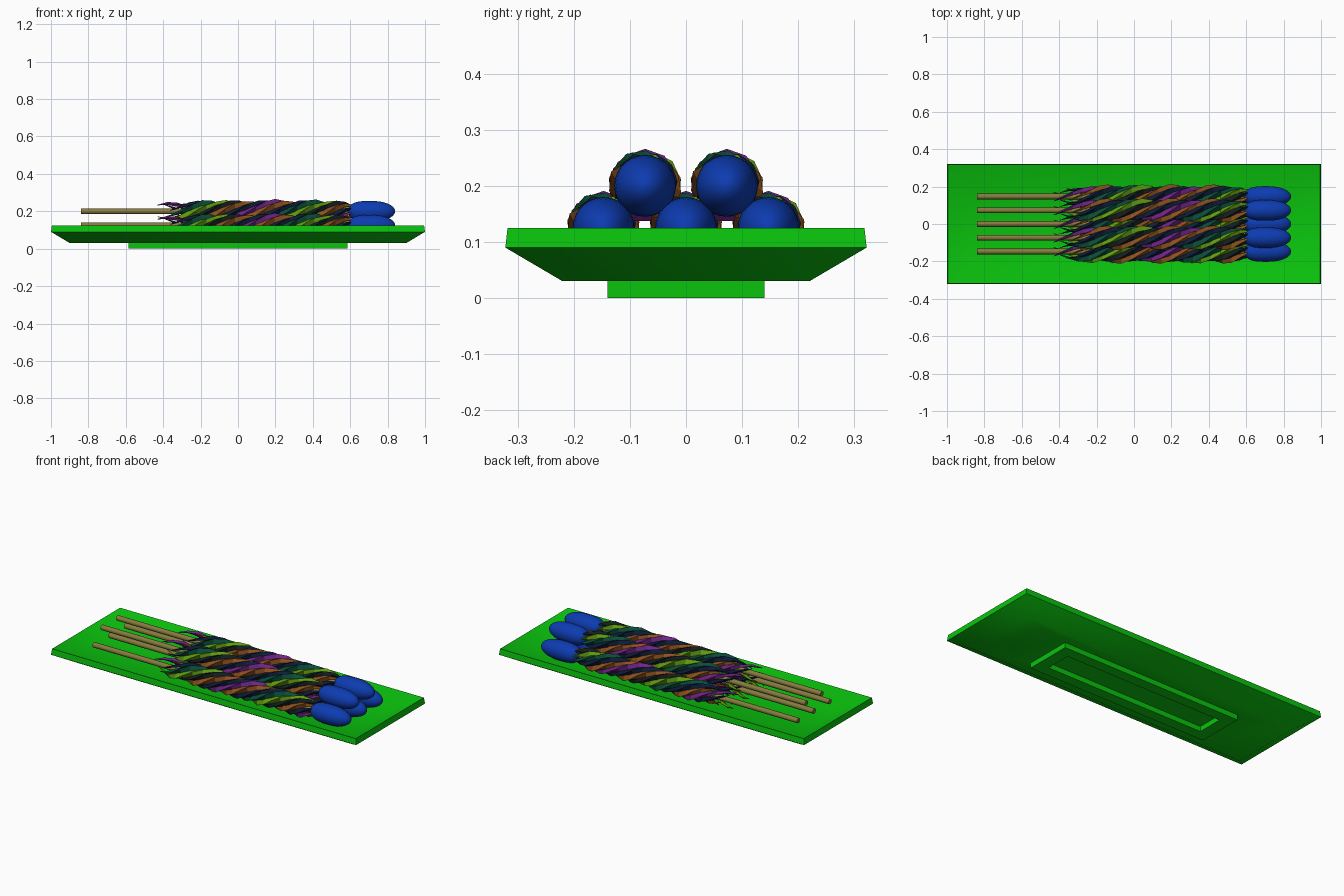
import bpy
from math import sin, cos, pi

if "Cube" in bpy.data.objects:
    bpy.data.objects.remove(bpy.data.objects["Cube"])


def material(name, rgb):
    m = bpy.data.materials.new(name)
    m.diffuse_color = (*rgb, 1)
    m.use_nodes = True
    m.node_tree.nodes["Principled BSDF"].inputs["Base Color"].default_value = m.diffuse_color
    return m


def loft(name, rings, mat, smooth=None):
    """Mesh skinned through equal-sized point rings, capped at both ends."""
    n = len(rings[0])
    verts = [p for r in rings for p in r]
    faces = [(i * n + j, i * n + (j + 1) % n, (i + 1) * n + (j + 1) % n, (i + 1) * n + j)
             for i in range(len(rings) - 1) for j in range(n)]
    faces += [tuple(reversed(range(n))), tuple(range(len(verts) - n, len(verts)))]
    me = bpy.data.meshes.new(name)
    me.from_pydata(verts, [], faces)
    me.materials.append(mat)
    ob = bpy.data.objects.new(name, me)
    bpy.context.collection.objects.link(ob)
    bpy.ops.object.select_all(action='DESELECT')
    bpy.context.view_layer.objects.active = ob
    ob.select_set(True)
    bpy.ops.object.mode_set(mode='EDIT')
    bpy.ops.mesh.select_all(action='SELECT')
    bpy.ops.mesh.normals_make_consistent(inside=False)
    bpy.ops.object.mode_set(mode='OBJECT')
    if smooth:
        bpy.ops.object.shade_smooth_by_angle(angle=smooth)
    return ob


def rect(hx, hy, z):
    return [(-hx, -hy, z), (hx, -hy, z), (hx, hy, z), (-hx, hy, z)]


def circle_x(x, r, n):
    return [(x, r * cos(2 * pi * k / n), r * sin(2 * pi * k / n)) for k in range(n)]


green = material("plate_green", (0.003, 0.55, 0.004))
blue = material("tip_blue", (0.004, 0.045, 0.44))
wood = material("stick_olive", (0.24, 0.2, 0.05))
purple = material("strand_purple", (0.16, 0.017, 0.24))
brown = material("strand_brown", (0.28, 0.085, 0.013))
teal = material("strand_teal", (0.003, 0.075, 0.04))
lime = material("strand_lime", (0.12, 0.34, 0.005))
navy = material("strand_navy", (0.004, 0.012, 0.04))
dark = material("strand_dark", (0.006, 0.012, 0.014))

# Shallow plate with rim and hollow foot, as one stack of rectangles
loft("plate", [rect(0.88, 0.2, 0.07), rect(0.995, 0.318, 0.125), rect(1.0, 0.322, 0.09),
               rect(0.9, 0.22, 0.03), rect(0.585, 0.14, 0.03), rect(0.585, 0.14, 0.0),
               rect(0.515, 0.077, 0.0), rect(0.515, 0.077, 0.03)], green, 0.87)

parts = []

# Thin stick running through the skewer
parts.append(loft("stick", [circle_x(-0.84, 0.015, 12), circle_x(0.62, 0.015, 12)], wood, 0.7))

# Blue rounded tip, blunter on the inner end
rings = []
for i in range(17):
    a = pi * (0.01 + 0.98 * i / 16)
    u = -cos(a)
    r = 0.055 * (1 - abs(u) ** (3.5 if u < 0 else 2.2)) ** 0.5
    rings.append(circle_x(0.713 + 0.127 * u, r, 28))
parts.append(loft("tip", rings, blue, 0.8))

# Twisted diamond-section strands, tapering to staggered points at the stick end
TWIST = 11.0
colours = [purple, brown, navy, teal, lime, dark, brown, navy]
for k, mat in enumerate(colours):
    x0 = -0.43 + 0.035 * ((k * 3) % 4)
    x1 = 0.62
    deep = mat in (navy, dark)
    rings = []
    for i in range(21):
        t = i / 20
        x = x0 + (x1 - x0) * t
        a = pi / 2 - TWIST * (x - 0.2) + 2 * pi * k / 8
        swell = abs(cos(pi * (x - 0.2) / 0.3 + k * 0.5))
        w = min(1, 0.08 + t * 5, 0.2 + (1 - t) * 8)
        rc = (0.036 + 0.006 * swell) * min(1, 0.8 + (1 - t) * 3)
        h = w * (0.015 + (0.004 if deep else 0.009) * swell)
        da = w * 0.52
        rings.append([(x, r * cos(b), r * sin(b)) for r, b in
                      ((rc + h, a), (rc, a + da), (rc - h, a), (rc, a - da))])
    parts.append(loft(f"strand_{k + 1}", rings, mat))

# Stack of five skewers: three below, two on top
places = [(-0.147, 0.125), (0, 0.125), (0.147, 0.125), (-0.073, 0.2), (0.073, 0.2)]
for s, (y, z) in enumerate(places):
    for p in parts:
        ob = p
        if s:
            ob = p.copy()
            ob.name = f"{p.name}_skewer_{s + 1}"
            bpy.context.collection.objects.link(ob)
        ob.location = (0, y, z)
